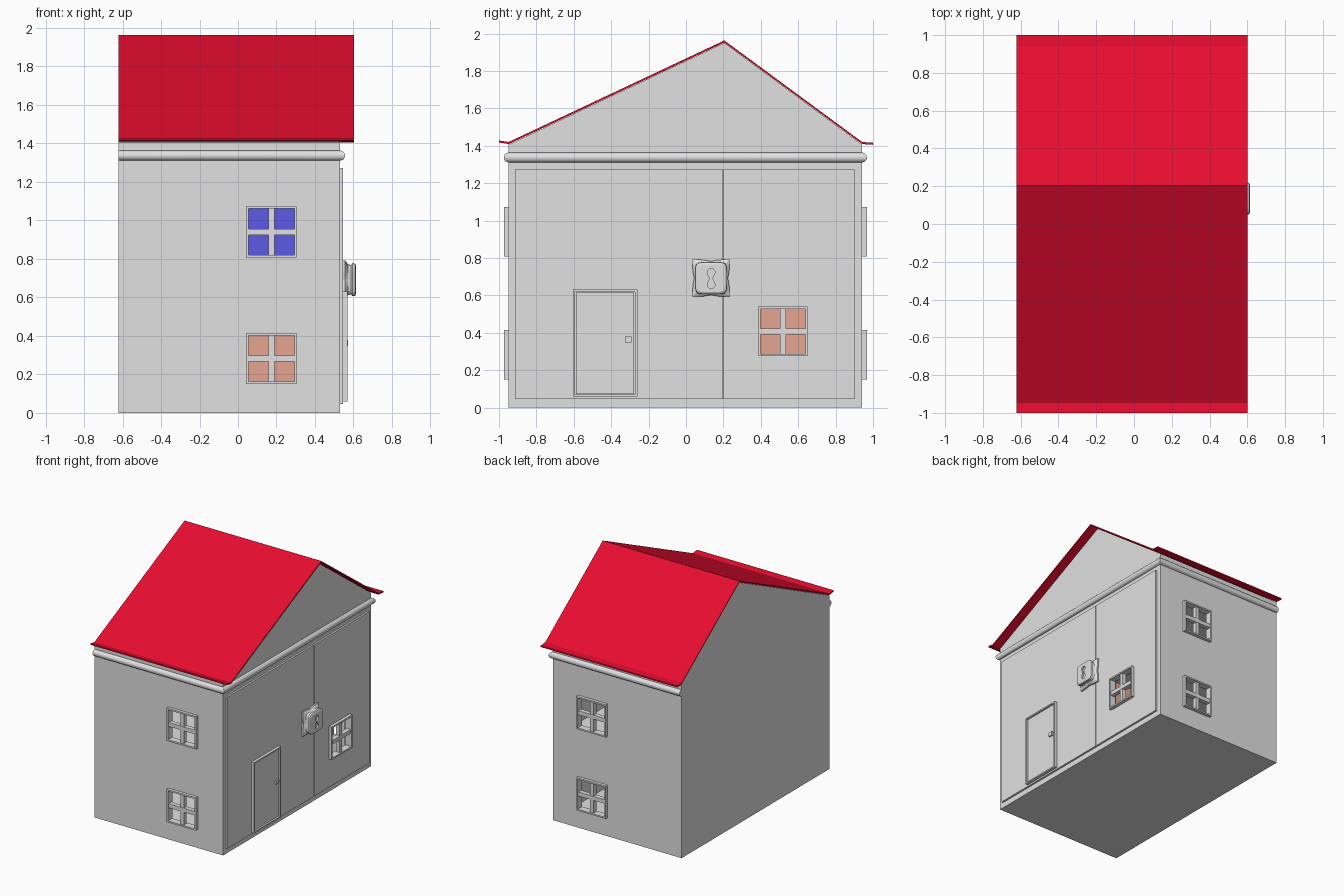
import bpy, bmesh, math

if "Cube" in bpy.data.objects:
    bpy.data.objects.remove(bpy.data.objects["Cube"])

def material(name, rgb):
    m = bpy.data.materials.new(name)
    m.diffuse_color = (*rgb, 1)
    m.use_nodes = True
    m.node_tree.nodes["Principled BSDF"].inputs["Base Color"].default_value = m.diffuse_color
    return m

GREY = material("grey", (0.75, 0.75, 0.75))
RED = material("roof red", (0.83, 0.004, 0.03))
BLUE = material("room blue", (0.11, 0.10, 0.79))
SALMON = material("room salmon", (0.83, 0.39, 0.30))

def finish(name, bm, mat, smooth=False):
    bmesh.ops.recalc_face_normals(bm, faces=bm.faces)
    me = bpy.data.meshes.new(name)
    bm.to_mesh(me)
    bm.free()
    me.materials.append(mat)
    ob = bpy.data.objects.new(name, me)
    bpy.context.collection.objects.link(ob)
    if smooth:
        bpy.ops.object.select_all(action='DESELECT')
        ob.select_set(True)
        bpy.context.view_layer.objects.active = ob
        bpy.ops.object.shade_smooth_by_angle(angle=math.radians(35))
    return ob

def boxes(name, items, mat=GREY):
    """One object from boxes given as (x0, x1, y0, y1, z0, z1)."""
    bm = bmesh.new()
    for x0, x1, y0, y1, z0, z1 in items:
        vs = bmesh.ops.create_cube(bm, size=1)['verts']
        for v in vs:
            v.co = (x1 if v.co.x > 0 else x0, y1 if v.co.y > 0 else y0, z1 if v.co.z > 0 else z0)
    return finish(name, bm, mat)

def loft(name, rings, mat=GREY, smooth=False):
    """Skin a list of rings of points, with flat caps."""
    bm = bmesh.new()
    rs = [[bm.verts.new(p) for p in r] for r in rings]
    n = len(rs[0])
    for a, b in zip(rs, rs[1:]):
        for i in range(n):
            j = (i + 1) % n
            bm.faces.new((a[i], a[j], b[j], b[i]))
    bm.faces.new(rs[0])
    bm.faces.new(rs[-1])
    return finish(name, bm, mat, smooth)

def prism(name, profile, x0, x1, mat=GREY):
    return loft(name, [[(x, y, z) for y, z in profile] for x in (x0, x1)], mat)

def cut(ob, cutter):
    cutter.hide_render = True
    m = ob.modifiers.new("cut", 'BOOLEAN')
    m.operation, m.solver, m.object = 'DIFFERENCE', 'EXACT', cutter
    dg = bpy.context.evaluated_depsgraph_get()
    me = bpy.data.meshes.new_from_object(ob.evaluated_get(dg))
    ob.modifiers.clear()
    ob.data = me

# House shell with gable, hollowed into four rooms
shell = prism("house_walls", [(-0.948, 0), (0.942, 0), (0.942, 1.406), (0.205, 1.95), (-0.948, 1.406)], -0.62, 0.53)
RIDGE, HX0, HX1 = 0.205, -0.59, 0.50
rooms = boxes("room_cutter", [(HX0, HX1, y0, y1, z0, z1)
                              for y0, y1 in ((-0.918, 0.185), (0.215, 0.912))
                              for z0, z1 in ((0.03, 0.66), (0.69, 1.30))])
cut(shell, rooms)

# Window openings: (wall axis, outward direction, wall surface, u0, u1, z0, z1)
WINDOWS = [('y', s, f, 0.042, 0.305, z, z + 0.265)
           for s, f in ((-1, -0.948), (1, 0.942)) for z in (0.15, 0.808)]
WINDOWS.append(('x', 1, 0.545, 0.385, 0.65, 0.275, 0.54))

def wall_box(axis, s, f, u0, u1, z0, z1, d0, d1):
    """Box on a wall, reaching from depth d0 to d1 along the outward direction."""
    a, b = sorted((f + s * d0, f + s * d1))
    return (u0, u1, a, b, z0, z1) if axis == 'y' else (a, b, u0, u1, z0, z1)

holes = boxes("window_cutter", [wall_box(*w, -0.08, 0.05) for w in WINDOWS])
cut(shell, holes)

# Room colours: back wall and partition, blue upstairs and salmon downstairs
shell.data.materials.append(BLUE)
shell.data.materials.append(SALMON)
for p in shell.data.polygons:
    c = p.center
    back = p.normal.x > 0.9 and abs(c.x - HX0) < 0.005
    partition = abs(p.normal.y) > 0.9 and abs(c.y - 0.2) < 0.03
    if back or partition:
        p.material_index = 1 if c.z > 0.68 else 2

# Opening front leaves on the right side
boxes("left_front_leaf", [(0.525, 0.545, -0.913, 0.197, 0.045, 1.272)])
leaf = boxes("right_front_leaf", [(0.525, 0.545, 0.201, 0.904, 0.045, 1.272)])
cut(leaf, holes)

# Window frames with cross bars
for i, (ax, s, f, u0, u1, z0, z1) in enumerate(WINDOWS):
    t, h = 0.012, 0.016
    um, zm = (u0 + u1) / 2, (z0 + z1) / 2
    parts = [(u0, u1, z0, z0 + t, -0.03, 0.025), (u0, u1, z1 - t, z1, -0.03, 0.025),
             (u0, u0 + t, z0 + t, z1 - t, -0.03, 0.025), (u1 - t, u1, z0 + t, z1 - t, -0.03, 0.025),
             (um - h, um + h, z0 + t, z1 - t, -0.02, 0.015),
             (u0 + t, u1 - t, zm - h, zm + h, -0.019, 0.018)]
    boxes(f"window_frame_{i + 1}", [wall_box(ax, s, f, *p) for p in parts])

# Front door, its frame and handle
boxes("door_frame", [(0.54, 0.568, -0.605, -0.594, 0.058, 0.63), (0.54, 0.568, -0.272, -0.26, 0.058, 0.63),
                     (0.54, 0.568, -0.594, -0.272, 0.619, 0.63), (0.54, 0.568, -0.594, -0.272, 0.058, 0.069)])
boxes("door_panel", [(0.54, 0.558, -0.588, -0.278, 0.073, 0.615)])
boxes("door_handle", [(0.55, 0.572, -0.325, -0.291, 0.348, 0.38)])

# Round moulding below the eaves, mitred at the corners
path = [(-0.62, -0.948, 0, -1), (0.53, -0.948, 1, -1), (0.53, 0.942, 1, 1), (-0.62, 0.942, 0, 1)]
N, R = 20, 0.026
angles = [2 * math.pi * k / N for k in range(N)]
loft("round_moulding", [[(x + R * dx * math.cos(a), y + R * dy * math.cos(a), 1.337 + R * math.sin(a))
                         for a in angles] for x, y, dx, dy in path], GREY, True)

# Thin roof sheet with flat eaves
line = [(-1.0, 1.428), (-0.948, 1.42), (RIDGE, 1.963), (0.942, 1.42), (1.0, 1.416)]
prism("roof", line + [(y, z - 0.011) for y, z in reversed(line)], -0.622, 0.602, RED)

# Padlock plate: flared square base, waist, rounded front
def lock_ring(x, h, rounded):
    pts = []
    for k in range(48):
        a = math.pi / 4 + 2 * math.pi * k / 48
        c, s = abs(math.cos(a)), abs(math.sin(a))
        if rounded:
            r = h / (c ** 6 + s ** 6) ** (1 / 6)
        else:
            r = h / max(c, s) * (1 - 0.10 * (1 - abs(math.sin(2 * a))))
        pts.append((x, 0.134 + r * math.cos(a), 0.692 + r * math.sin(a)))
    return pts

lock = loft("lock", [lock_ring(*r) for r in (
    (0.54, 0.1, False), (0.557, 0.1, False), (0.572, 0.08, True), (0.588, 0.076, True),
    (0.594, 0.086, True), (0.608, 0.084, True), (0.614, 0.074, True))])
# Hourglass keyhole sunk into the lock
half = [(0.010, 0.052), (0.020, 0.040), (0.020, 0.028), (0.007, 0.0),
        (0.020, -0.028), (0.020, -0.040), (0.010, -0.052)]
outline = half + [(-y, z) for y, z in reversed(half)]
keyhole = prism("keyhole_cutter", [(0.134 + y, 0.69 + z) for y, z in outline], 0.60, 0.65)
cut(lock, keyhole)

# Remove the helpers
for ob in (rooms, holes, keyhole):
    bpy.data.objects.remove(ob)
